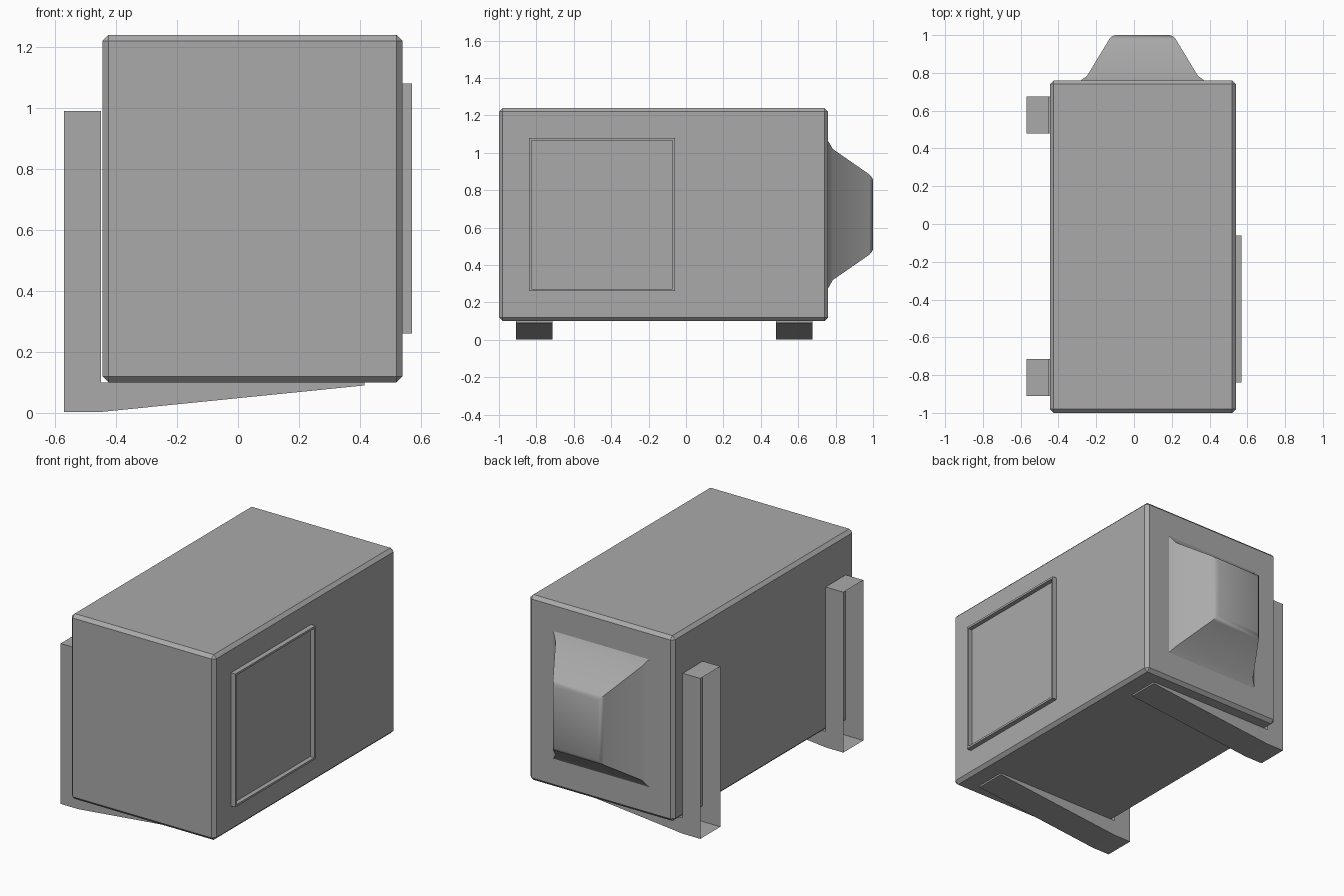
import bpy
import bmesh
from mathutils import Vector

old = bpy.data.objects.get("Cube")
if old:
    bpy.data.objects.remove(old, do_unlink=True)

# One plain grey for the whole model
grey = bpy.data.materials.new("plain grey")
grey.use_nodes = True
colour = (0.4, 0.4, 0.4, 1)
grey.diffuse_color = colour
grey.node_tree.nodes["Principled BSDF"].inputs["Base Color"].default_value = colour


def finish(name, bm):
    mesh = bpy.data.meshes.new(name)
    bm.to_mesh(mesh)
    bm.free()
    mesh.materials.append(grey)
    ob = bpy.data.objects.new(name, mesh)
    bpy.context.collection.objects.link(ob)
    return ob


def box(low, high):
    bm = bmesh.new()
    bmesh.ops.create_cube(bm, size=1)
    low, high = Vector(low), Vector(high)
    for v in bm.verts:
        v.co = (low + high) / 2 + v.co * (high - low)
    return bm


# Main housing with chamfered edges
bm = box((-0.445, -1, 0.1), (0.54, 0.76, 1.24))
bmesh.ops.bevel(bm, geom=bm.edges[:], offset=0.02, segments=1, affect='EDGES')
finish("housing", bm)

# Raised side frame around a sunken panel
bm = box((0.53, -0.84, 0.26), (0.57, -0.06, 1.08))
panel = max(bm.faces, key=lambda f: f.calc_center_median().x)
bmesh.ops.inset_individual(bm, faces=[panel], thickness=0.018)
sunk = bmesh.ops.extrude_discrete_faces(bm, faces=[panel])["faces"][0]
for v in sunk.verts:
    v.co.x = 0.543
finish("side_frame", bm)


# L-shaped mounting brackets, hollow and open on the outer side
def bracket(name, y0, y1):
    profile = [(-0.57, 0.003), (-0.45, 0.003), (0.415, 0.09),
               (0.415, 0.1), (-0.45, 0.1), (-0.45, 0.99), (-0.57, 0.99)]
    bm = bmesh.new()
    face = bm.faces.new([bm.verts.new((x, y0, z)) for x, z in profile])
    new = bmesh.ops.extrude_face_region(bm, geom=[face])["geom"]
    for v in new:
        if isinstance(v, bmesh.types.BMVert):
            v.co.y = y1
    if not any(f.calc_center_median().y < y0 + 0.001 for f in bm.faces):
        bm.faces.new([v for v in face.verts])
    bmesh.ops.recalc_face_normals(bm, faces=bm.faces[:])
    outer = min(bm.faces, key=lambda f: f.calc_center_median().x)
    bmesh.ops.delete(bm, geom=[outer], context='FACES_ONLY')
    finish(name, bm)


bracket("front_bracket", -0.91, -0.715)
bracket("back_bracket", 0.48, 0.675)

# Tapered rear hood: rings of y, half width, half height
rings = [(0.755, 0.335, 0.40), (0.765, 0.32, 0.385), (0.785, 0.293, 0.35),
         (0.98, 0.175, 0.215), (0.994, 0.16, 0.198), (1.0, 0.145, 0.185)]
bm = bmesh.new()
loops = [[bm.verts.new((0.045 + sx * w, y, 0.67 + sz * h))
          for sx, sz in ((-1, -1), (1, -1), (1, 1), (-1, 1))]
         for y, w, h in rings]
for a, b in zip(loops, loops[1:]):
    for i in range(4):
        j = (i + 1) % 4
        bm.faces.new((a[i], a[j], b[j], b[i]))
bm.faces.new(loops[-1])
bmesh.ops.recalc_face_normals(bm, faces=bm.faces[:])
hood = finish("rear_hood", bm)
bpy.ops.object.select_all(action='DESELECT')
hood.select_set(True)
bpy.context.view_layer.objects.active = hood
bpy.ops.object.shade_smooth_by_angle(angle=0.7)
